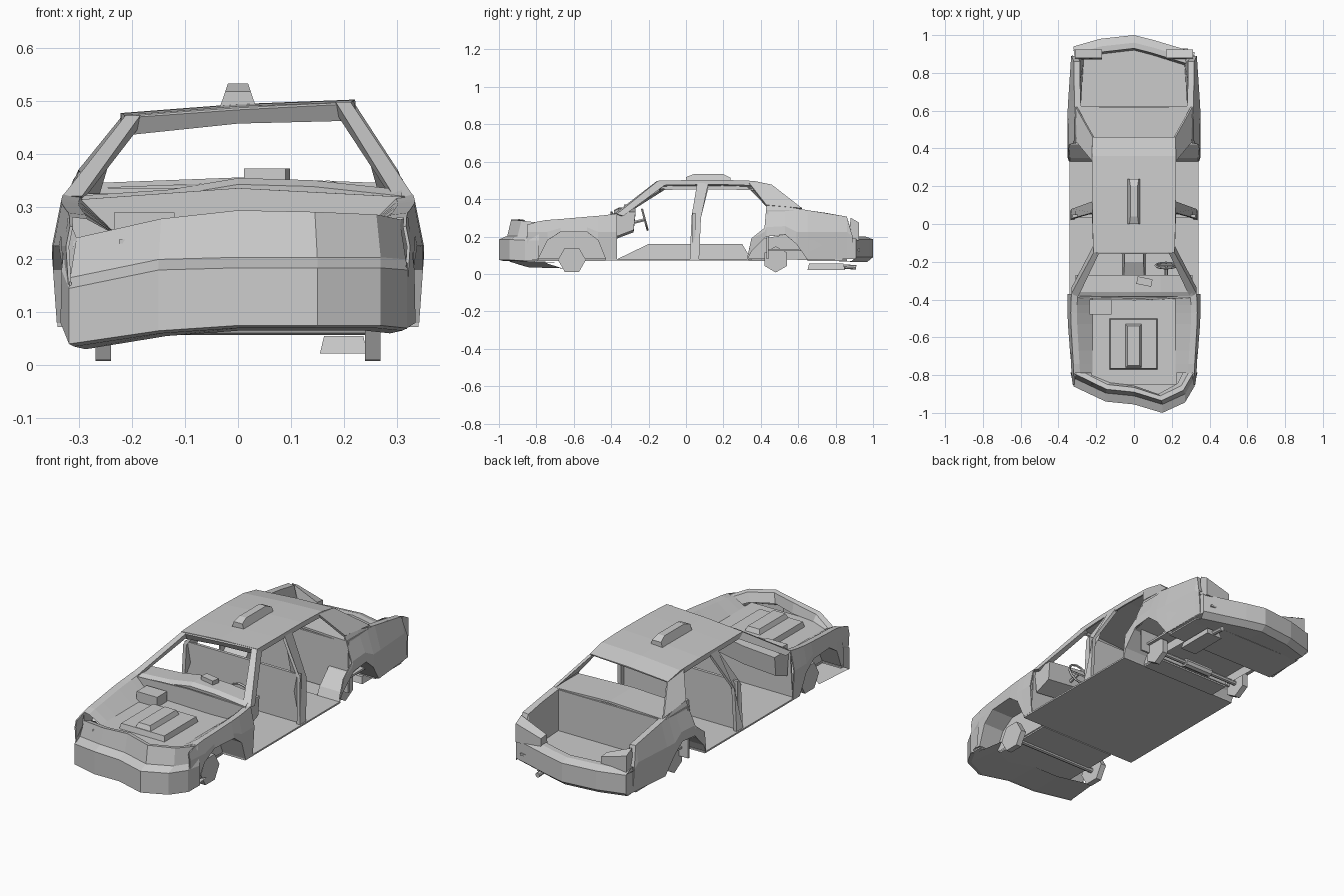
import bpy, math
from mathutils import Vector, Matrix

if "Cube" in bpy.data.objects:
    bpy.data.objects.remove(bpy.data.objects["Cube"])


def mesh(name, verts, faces, thick=0):
    me = bpy.data.meshes.new(name)
    me.from_pydata([tuple(v) for v in verts], [], faces)
    me.update()
    ob = bpy.data.objects.new(name, me)
    bpy.context.collection.objects.link(ob)
    if thick:
        m = ob.modifiers.new("thickness", 'SOLIDIFY')
        m.thickness, m.offset = thick, 0
    return ob


def grid(name, rows, thick=0):
    n = len(rows[0])
    faces = [(r * n + i, r * n + i + 1, (r + 1) * n + i + 1, (r + 1) * n + i)
             for r in range(len(rows) - 1) for i in range(n - 1)]
    return mesh(name, [p for r in rows for p in r], faces, thick)


def prism(name, a, b):
    """Closed solid between two matching outlines."""
    n = len(a)
    faces = [tuple(range(n))[::-1], tuple(range(n, 2 * n))]
    faces += [(i, (i + 1) % n, n + (i + 1) % n, n + i) for i in range(n)]
    return mesh(name, list(a) + list(b), faces)


def box(name, x0, x1, y0, y1, z0, z1, inset=0):
    a = [(x0, y0, z0), (x1, y0, z0), (x1, y1, z0), (x0, y1, z0)]
    i = inset
    b = [(x0 + i, y0 + i, z1), (x1 - i, y0 + i, z1), (x1 - i, y1 - i, z1), (x0 + i, y1 - i, z1)]
    return prism(name, a, b)


def bar(name, p, q, r, sides=8, turn=0.0):
    p, q = Vector(p), Vector(q)
    rot = (q - p).to_track_quat('Z', 'Y').to_matrix()
    ring = [rot @ Vector((r * math.cos(t), r * math.sin(t), 0))
            for t in (turn + 2 * math.pi * i / sides for i in range(sides))]
    return prism(name, [p + v for v in ring], [q + v for v in ring])


def side_x(y, z):
    x = .34 + .01 * (z - .08) / .14 if z < .22 else .35 - .02 * (z - .22) / .1
    if z > .32:
        x = .33 - .7 * (z - .32)
    if y < -.5:
        x -= .03 * (-.5 - y) / .4
    if y > .6:
        x -= .02 * (y - .6) / .3
    return x


# stations along each side panel: y, lower edge, upper edge
FENDER = [(-.85, .09, .262), (-.79, .08, .28), (-.74, .18, .288), (-.67, .225, .293),
          (-.53, .225, .305), (-.47, .18, .31), (-.43, .08, .314), (-.37, .08, .322)]
QUARTER = [(.33, .08, .1), (.35, .12, .19), (.42, .19, .245), (.43, .2, .365), (.53, .21, .36),
           (.59, .16, .35), (.65, .075, .34), (.86, .085, .306), (.89, .085, .2)]
WELLS = {"front": [(-.79, .08), (-.74, .18), (-.67, .225), (-.53, .225), (-.47, .18), (-.43, .08)],
         "rear": [(.33, .08), (.35, .12), (.42, .19), (.53, .21), (.59, .16), (.65, .075)]}

for s, tag in ((1, "right"), (-1, "left")):
    # outer side panels
    for part, st in (("front_fender", FENDER), ("rear_quarter", QUARTER)):
        rows = []
        for y, b, t in st:
            m = min(max(b + .3 * (t - b), .225), t - .002)
            rows.append([(s * side_x(y, z), y, z) for z in (b, m, t)])
        grid(f"{tag}_{part}", rows, .006)
    # wheel wells: arch roof and inner plate
    for part, arch in WELLS.items():
        grid(f"{tag}_{part}_well",
             [[(s * side_x(y, z), y, z), (s * .215, y, z)] for y, z in arch])
        mesh(f"{tag}_{part}_well_inner", [(s * .215, y, z) for y, z in arch],
             [tuple(range(len(arch)))])
    # bare wheel hubs
    for part, y, z, r in (("front", -.61, .075, .075), ("rear", .48, .078, .07)):
        bar(f"{tag}_{part}_hub", (s * .24, y, z), (s * .27, y, z), r, 6, 0 if r > .072 else math.pi / 6)
    # windshield pillar
    zt = .485 + .06 * s * .21
    prism(f"{tag}_front_pillar",
          [(s * .332, -.37, .32), (s * .295, -.385, .32), (s * .295, -.355, .31), (s * .33, -.335, .31)],
          [(s * .213, -.15, zt), (s * .185, -.155, zt), (s * .185, -.13, zt - .02), (s * .213, -.11, zt - .02)])
    # centre pillar
    pil = [(.335, .02, .08), (.335, .07, .08), (.33, .08, .3), (.22, .12, zt - .01),
           (.22, .06, zt - .01), (.33, .03, .31)]
    prism(f"{tag}_centre_pillar", [(s * x, y, z) for x, y, z in pil],
          [(s * (x - .018), y, z) for x, y, z in pil])
    # rear roof pillar
    mesh(f"{tag}_rear_pillar",
         [(s * .215, .33, zt - .005), (s * .215, .46, zt - .025), (s * .305, .62, .348), (s * .298, .43, .365)],
         [(0, 1, 2, 3)], .012)
    # engine bay side: rim and sloping inner wall
    grid(f"{tag}_bay_wall",
         [[(s * side_x(y, t), y, t), (s * (side_x(y, t) - .03), y, t - .004), (s * .22, y, .24)]
          for y, b, t in FENDER[1:]])
    # trunk side: rim and inner wall
    grid(f"{tag}_trunk_wall",
         [[(s * side_x(y, z), y, z), (s * (side_x(y, z) - .03), y, z - .002), (s * (side_x(y, .3) - .05), y, .13)]
          for y, z in ((.62, .345), (.75, .326), (.86, .306), (.89, .21))])
    # tail light plate
    xs = sorted((s * .17, s * .312))
    prism(f"{tag}_tail_light", *[[(x, .87, .18), (x, .925, .18), (x, .925, .235 if abs(x) < .2 else .275),
                                  (x, .88, .24 if abs(x) < .2 else .3)] for x in xs])

# crumpled nose and front bumper
NOSE = [(-.32, -.86, .04, .145, .24), (-.15, -.94, .065, .18, .277), (0, -.955, .075, .184, .293),
        (.15, -1, .075, .184, .29), (.27, -.945, .075, .184, .285), (.32, -.86, .07, .18, .275)]
nose = []
for x, y, b, t, r in NOSE:
    nose.append([(x * .9, y + .2, b - .01), (x * .97, y + .02, b - .005), (x, y, b), (x, y, t), (x, y + .045, t + .02),
                 (x * .97, y + .065, r), (x * .93, y + .09, r - .004), (x * .85, y + .1, min(.238, r - .006))])
grid("nose", nose)
for s in (1, -1):
    e = NOSE[-1 if s > 0 else 0]
    grid("bumper_end_front", [[(s * .32, -.86, e[2]), (s * .32, -.86, e[3]), (s * .305, -.8, e[4])],
                              [(s * .336, -.785, .08), (s * .334, -.785, .18), (s * .322, -.785, .28)]])

# rear bumper
TAIL = [(-.32, .94), (-.18, .98), (0, 1), (.1, .975), (.2, .945), (.32, .91)]
grid("rear_bumper", [[(x * .9, y - .25, .075), (x * .97, y - .03, .065), (x, y, .09), (x, y, .185),
                      (x * .99, y - .04, .2), (x * .97, y - .07, .2), (x * .95, y - .08, .13)] for x, y in TAIL])
for s, y in ((1, .91), (-1, .94)):
    grid("bumper_end_rear", [[(s * .32, y, .08), (s * .32, y, .19)],
                             [(s * .338, .66, .075), (s * .346, .66, .18)]])

# floor pan, tunnel and underbody
box("floor_pan", -.342, .342, -.43, .335, .072, .08)
for y0, y1, w, n in ((-.79, -.43, .215, "front_underbody"), (.335, .44, .215, "rear_underbody"),
                     (-.85, -.79, .32, "nose_underbody"), (.65, .86, .32, "trunk_underbody")):
    box(n, -w, w, y0, y1, .068, .076)
prism("tunnel", *[[(x * k, y, z) for k, y, z in
                   ((1.2, -.37, .078), (1, -.2, .16), (1, .3, .16), (1.2, .35, .078))] for x in (-.05, .05)])

# engine bay floor, engine and battery
box("bay_floor", -.225, .225, -.85, -.39, .23, .238)
box("engine", -.13, .125, -.77, -.5, .238, .265, .006)
box("engine_cover", -.045, .04, -.76, -.53, .265, .288, .01)
box("battery", -.235, -.12, -.48, -.4, .238, .289)

# firewall, cowl and dashboard
mesh("firewall", [(-.33, -.39, .075), (.33, -.39, .075), (.32, -.385, .318), (0, -.4, .335), (-.32, -.385, .312)],
     [(0, 1, 2, 3, 4)], .008)
prof = [(-.385, 0), (-.36, .012), (-.27, .012), (-.28, -.085), (-.372, -.12)]
dash = [[(x, y, z + dz) for y, dz in prof + prof[:1]]
        for x, z in ((-.31, .308), (-.13, .32), (0, .342), (.14, .338), (.31, .32))]
grid("dashboard", dash)
for r in (dash[0], dash[-1]):
    mesh("dashboard_end", r[:5], [(0, 1, 2, 3, 4)])
dashbox = box("dash_radio", -.04, .04, -.02, .02, 0, .022)
dashbox.matrix_world = Matrix.Translation((.055, -.305, .35)) @ Matrix.Rotation(-.2, 4, 'Z')

# steering wheel
bpy.ops.mesh.primitive_torus_add(major_segments=12, minor_segments=5, major_radius=.056,
                                 minor_radius=.006, location=(.17, -.22, .29),
                                 rotation=(math.radians(105), 0, 0))
bpy.context.object.name = "steering_wheel"
bar("steering_column", (.17, -.22, .29), (.17, -.3, .27), .009, 6)
bar("steering_spoke", (.116, -.22, .29), (.224, -.22, .29), .006, 4)

# partition behind the front seats, rear bulkhead and parcel shelf
box("partition", -.325, .325, .035, .05, .08, .325)
box("rear_bulkhead", -.32, .32, .43, .44, .08, .335)
grid("parcel_shelf", [[(x, y, .338 + dz) for x, dz in ((-.315, 0), (0, .012), (.315, 0))]
                      for y in (.43, .62)], .01)

# trunk floor and front wall
box("trunk_floor", -.285, .285, .44, .93, .122, .132)
box("trunk_front_wall", -.3, .3, .615, .625, .13, .34)

# roof shell
roof = []
for y, z, w in ((-.15, .483, .212), (0, .486, .217), (.2, .487, .219), (.36, .482, .219), (.46, .462, .217)):
    k = .058
    roof.append([(-w, y, z - k * w - .022), (-w, y, z - k * w), (0, y, z + .003),
                 (w, y, z + k * w), (w, y, z + k * w - .022)])
grid("roof", roof, .008)
grid("roof_header", [[(-.21, -.152, .47), (0, -.155, .485), (.21, -.152, .496)],
                     [(-.2, -.135, .438), (0, -.14, .459), (.2, -.135, .464)]], .008)

# roof light
light = [(0, .48), (0, .518), (.04, .533), (.2, .533), (.237, .515), (.237, .48)]
prism("roof_light", *[[(s * (.037 - .018 * (z - .48) / .053), y, z) for y, z in light] for s in (-1, 1)])

# axles, muffler and tailpipe
bar("front_axle", (-.25, -.61, .07), (.25, -.61, .07), .013)
bar("rear_axle", (-.25, .48, .08), (.25, .48, .08), .012)
bar("axle_housing", (-.08, .48, .08), (.08, .48, .08), .022)
box("muffler", .155, .245, .65, .85, .022, .055, .008)
bar("tailpipe", (.2, .84, .04), (.2, .91, .035), .012)
